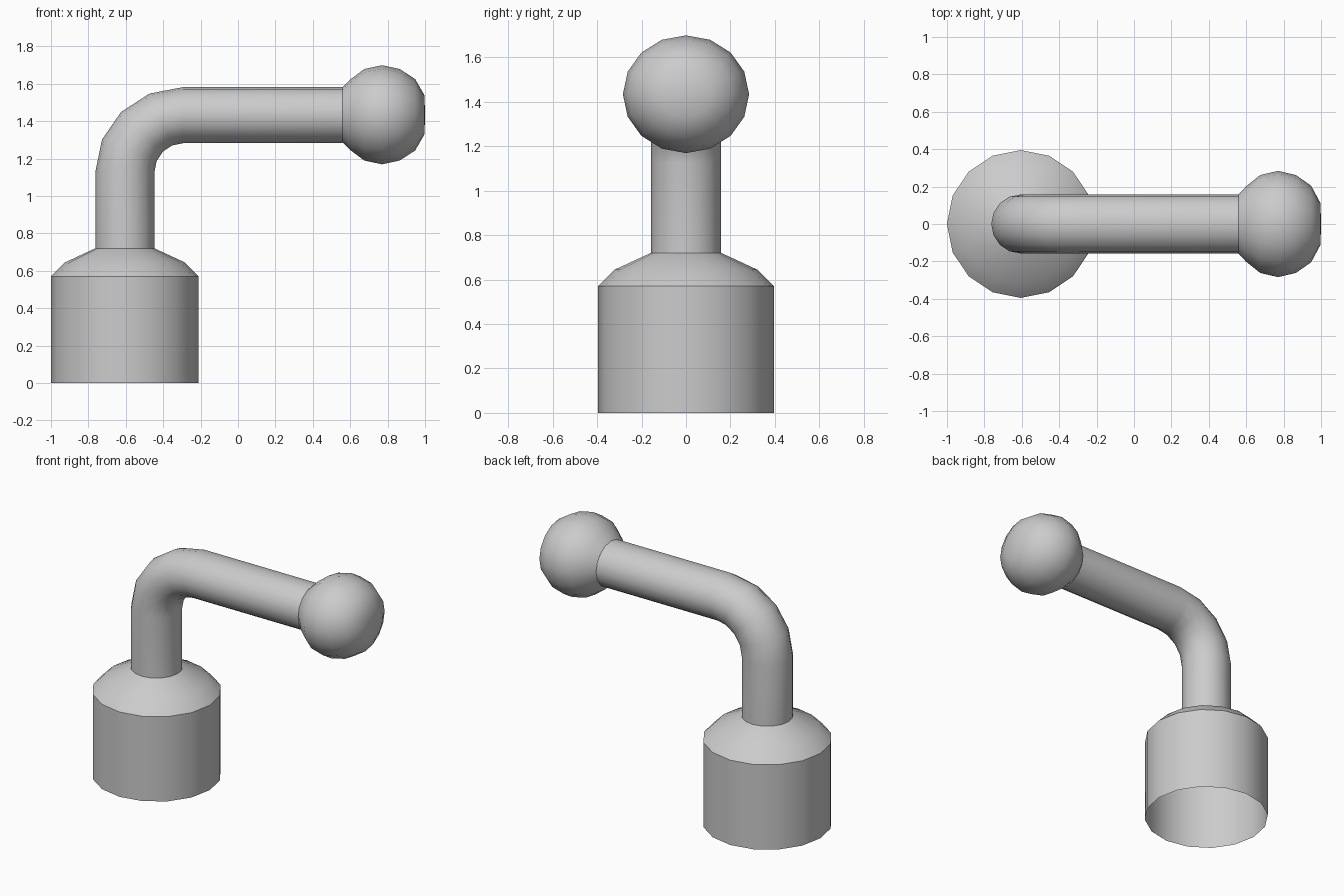
import bpy, bmesh
from math import sin, cos, pi, radians
from mathutils import Vector

if "Cube" in bpy.data.objects:
    bpy.data.objects.remove(bpy.data.objects["Cube"])

SIDES = 16
AX, TUBE, TUBE_Z = -0.605, 0.158, 0.15   # post axis x, pipe radius, flattened radius
BAR_Z = 1.432                            # height of the horizontal bar


def loft(name, rings):
    """Skin a row of elliptical rings given as (centre, radius vector u, radius vector v)."""
    bm = bmesh.new()
    loops = []
    for c, u, v in rings:
        loops.append([bm.verts.new(Vector(c) + Vector(u) * cos(2 * pi * i / SIDES)
                                   + Vector(v) * sin(2 * pi * i / SIDES))
                      for i in range(SIDES)])
    for a, b in zip(loops, loops[1:]):
        for i in range(SIDES):
            j = (i + 1) % SIDES
            bm.faces.new((a[i], a[j], b[j], b[i]))
    bmesh.ops.remove_doubles(bm, verts=bm.verts[:], dist=1e-5)
    bmesh.ops.recalc_face_normals(bm, faces=bm.faces[:])
    mesh = bpy.data.meshes.new(name)
    bm.to_mesh(mesh)
    bm.free()
    obj = bpy.data.objects.new(name, mesh)
    bpy.context.collection.objects.link(obj)
    bpy.ops.object.select_all(action='DESELECT')
    obj.select_set(True)
    bpy.context.view_layer.objects.active = obj
    bpy.ops.object.shade_smooth_by_angle(angle=radians(40))
    return obj


# Base: open-bottomed cup with a sloped shoulder up to the pipe
base_profile = [(0.395, 0), (0.395, 0.57), (0.32, 0.645), (TUBE, 0.72)]
loft("base", [((AX, 0, z), (r, 0, 0), (0, r, 0)) for r, z in base_profile])

# Bent pipe: upright post, quarter bend, horizontal bar
bend_x, bend_z = 0.312, 0.305
cx, cz = AX + bend_x, BAR_Z - bend_z
pipe = [((AX, 0, 0.72), (TUBE, 0, 0), (0, TUBE, 0))]
for k in range(5):
    c, s = cos(k * pi / 8), sin(k * pi / 8)
    pipe.append(((cx - bend_x * c, 0, cz + bend_z * s),
                 (TUBE * c, 0, -TUBE_Z * s), (0, TUBE, 0)))
pipe.append(((0.558, 0, BAR_Z), (0, 0, -TUBE_Z), (0, TUBE, 0)))
loft("bent_pipe", pipe)

# Ball knob: turned around the bar axis, slightly flattened, blunt outer end
flat = 0.265 / 0.284
knob_profile = [(0.558, 0.158), (0.6, 0.202), (0.675, 0.262), (0.77, 0.284),
                (0.865, 0.262), (0.947, 0.205), (0.997, 0.112), (1.0, 0)]
loft("ball_knob", [((x, 0, BAR_Z + 0.002), (0, 0, -r * flat), (0, r, 0)) for x, r in knob_profile])
